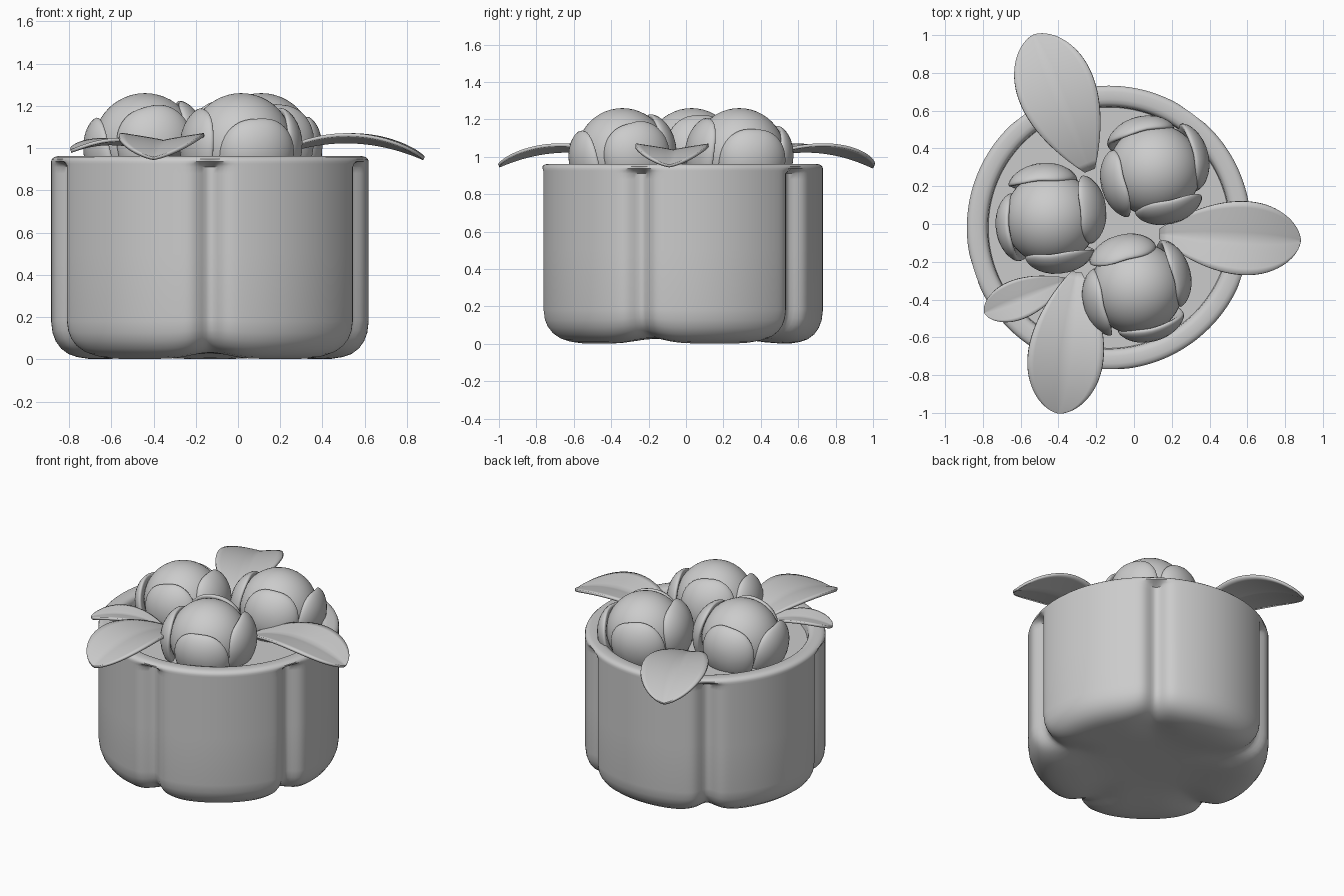
import bpy, bmesh
from math import sin, cos, pi, radians, exp
from mathutils import Vector, Matrix

if "Cube" in bpy.data.objects:
    bpy.data.objects.remove(bpy.data.objects["Cube"])

CX, CY = -0.133, -0.02          # pot axis


def finish(name, bm, angle=40):
    bmesh.ops.recalc_face_normals(bm, faces=bm.faces)
    me = bpy.data.meshes.new(name)
    bm.to_mesh(me)
    bm.free()
    ob = bpy.data.objects.new(name, me)
    bpy.context.collection.objects.link(ob)
    bpy.context.view_layer.objects.active = ob
    for o in bpy.context.selected_objects:
        o.select_set(False)
    ob.select_set(True)
    bpy.ops.object.shade_smooth_by_angle(angle=radians(angle))
    return ob


def lathe(name, profile, shape, n=240):
    """Revolve (r, z) points; shape() may move each point. First and last rings are capped."""
    bm = bmesh.new()
    rings = [[bm.verts.new(shape(r, z, i, 2 * pi * k / n)) for k in range(n)]
             for i, (r, z) in enumerate(profile)]
    for a, b in zip(rings, rings[1:]):
        for k in range(n):
            bm.faces.new((a[k], a[(k + 1) % n], b[(k + 1) % n], b[k]))
    bm.faces.new(rings[0])
    bm.faces.new(rings[-1])
    return finish(name, bm)


# Five-lobed pot: round rim, grooved wall, star-shaped hollow underneath
outer = [(.04, .03), (.2, .03), (.3, .026), (.38, .016), (.45, .007), (.52, .002), (.58, .002),
         (.63, .01), (.67, .024), (.705, .05), (.73, .085), (.745, .125), (.752, .18), (.752, .5),
         (.752, .88), (.752, .91), (.752, .925), (.752, .937), (.748, .948), (.738, .957), (.72, .962)]
inner = [(.68, .961), (.66, .956), (.648, .945), (.642, .93), (.635, .86), (.62, .82), (.04, .82)]


def pot_shape(r, z, i, a):
    d = (a + pi / 2 + pi / 5) % (2 * pi / 5) - pi / 5     # angle to nearest groove
    dist = r * abs(d)
    if i < len(outer):
        wall = exp(-(dist / .06) ** 2)
        fade = min(1, max(0, (.94 - z) / .025))
        under = min(1, max(0, (.22 - z) / .2))
        if r > .3:
            wide = exp(-(dist / .12) ** 2)
            z += .03 * wide * under * min(1, (r - .3) / .2)
            r -= .06 * wall * fade * min(1, (r - .3) / .3)
    return (CX + r * cos(a), CY + r * sin(a), z)


lathe("pot", outer + inner, pot_shape)
lathe("soil", [(.64, .85), (.64, .89), (.3, .89), (.02, .89)],
      lambda r, z, i, a: (CX + r * cos(a), CY + r * sin(a), z), 96)


def spow(x, p):
    return abs(x) ** p * (1 if x >= 0 else -1)


# Flower buds: ball core wrapped by four thick petals, leaning outward
def petal(name, az, tilt, centre):
    bm = bmesh.new()
    bmesh.ops.create_uvsphere(bm, u_segments=40, v_segments=20, radius=1)
    for v in bm.verts:
        a, b, c = v.co
        a, b = spow(a, .75), spow(b, .75)
        th = az + radians(43) * a
        el = radians(-8) + radians(48) * b
        r = .262 + .036 * c + .018 * a
        p = Vector((r * cos(el) * cos(th), r * cos(el) * sin(th), r * sin(el)))
        v.co = tilt @ p + centre
    finish(name, bm, 60)


def bud(name, x, y, lean, phase):
    centre = Vector((x, y, 1.015))
    axis = Vector((-sin(radians(lean)), cos(radians(lean)), 0))
    tilt = Matrix.Rotation(radians(12), 3, axis)
    bm = bmesh.new()
    bmesh.ops.create_uvsphere(bm, u_segments=48, v_segments=24, radius=.245)
    bmesh.ops.translate(bm, verts=bm.verts, vec=centre)
    finish(name + "_core", bm)
    for k in range(4):
        petal(f"{name}_petal_{k + 1}", radians(phase + 90 * k), tilt, centre)


bud("front_bud", .015, -.34, -66, -71)
bud("left_bud", -.44, .03, 174, 190)
bud("back_bud", .11, .285, 54, 18)


# Leaves: arched, creased along the midrib, tapered to base and tip
def leaf(name, base, tip, half, z0, zmid, ztip, n=28, m=6):
    base, tip = Vector(base), Vector(tip)
    d = tip - base
    side = Vector((-d.y, d.x)).normalized()
    peak = .62 ** .95 * .38 ** .58
    zc = 2 * zmid - (z0 + ztip) / 2          # arch control height
    bm = bmesh.new()
    rows = []
    for i in range(n + 1):
        t = sin(pi / 2 * (.03 + .968 * i / n))
        w = half * t ** .95 * (1 - t) ** .58 / peak
        z = (1 - t) ** 2 * z0 + 2 * t * (1 - t) * zc + t * t * ztip
        row = []
        for j in range(-m, m + 1):
            s = j / m
            p = base + d * t + side * w * s
            row.append(bm.verts.new((p.x, p.y, z + .17 * w * abs(s) ** .9)))
        rows.append(row)
    for a, b in zip(rows, rows[1:]):
        for j in range(2 * m):
            bm.faces.new((a[j], a[j + 1], b[j + 1], b[j]))
    ob = finish(name, bm, 50)
    mod = ob.modifiers.new("thickness", 'SOLIDIFY')
    mod.thickness = .016
    mod.offset = 0


leaf("right_leaf", (.1, -.05), (.88, -.09), .195, .93, 1.03, .95)
leaf("back_leaf", (-.22, .25), (-.53, 1.0), .205, .93, 1.03, .945)
leaf("front_leaf", (-.3, -.22), (-.4, -1.0), .2, .93, 1.03, .95)
leaf("small_leaf", (-.34, -.29), (-.79, -.47), .105, .95, 1.02, .985)
